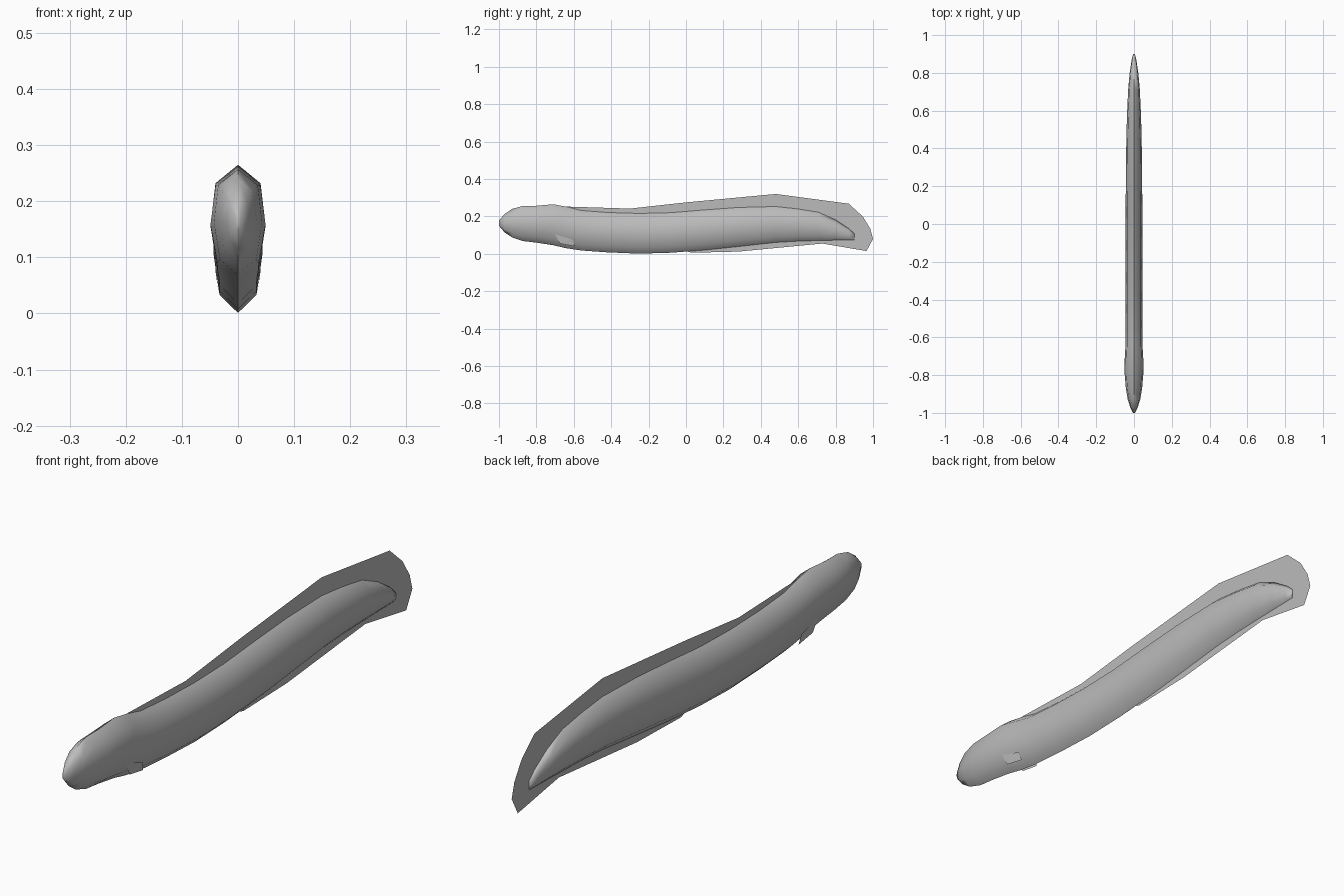
import bpy, bmesh, math

if "Cube" in bpy.data.objects:
    bpy.data.objects.remove(bpy.data.objects["Cube"])

grey = bpy.data.materials.new("eel_grey")
grey.diffuse_color = (0.5, 0.5, 0.5, 1)
grey.use_nodes = True
grey.node_tree.nodes["Principled BSDF"].inputs["Base Color"].default_value = grey.diffuse_color


def make_object(name, bm):
    mesh = bpy.data.meshes.new(name)
    bm.to_mesh(mesh)
    bm.free()
    mesh.materials.append(grey)
    ob = bpy.data.objects.new(name, mesh)
    bpy.context.collection.objects.link(ob)
    return ob


def flat_fin(name, points):
    bm = bmesh.new()
    bm.faces.new([bm.verts.new(p) for p in points])
    bmesh.ops.triangulate(bm, faces=bm.faces[:])
    return make_object(name, bm)


# Body stations: y, bottom z, top z, half width
stations = [
    (-1.0, .150, .178, .005), (-.97, .115, .212, .020), (-.93, .088, .240, .033),
    (-.87, .068, .257, .043), (-.80, .060, .257, .049), (-.71, .046, .265, .049),
    (-.64, .030, .252, .045), (-.56, .018, .232, .044), (-.42, .008, .221, .044),
    (-.25, .001, .216, .044), (-.08, .006, .220, .044), (.10, .020, .235, .044),
    (.28, .039, .248, .043), (.48, .061, .253, .040), (.60, .068, .240, .036),
    (.71, .071, .222, .031), (.80, .073, .182, .023), (.87, .074, .136, .012),
    (.90, .075, .108, .005)]
# Eight-sided cross-section: width factor, height factor
section = [(0, 0), (.75, .15), (1, .5), (.82, .85), (0, 1),
           (-.82, .85), (-1, .5), (-.75, .15)]

bm = bmesh.new()
rings = [[bm.verts.new((w * sx, y, lo + (hi - lo) * sz)) for sx, sz in section]
         for y, lo, hi, w in stations]
for a, b in zip(rings, rings[1:]):
    for i in range(8):
        j = (i + 1) % 8
        bm.faces.new((a[i], a[j], b[j], b[i]))
bm.faces.new(rings[0])
bm.faces.new(rings[-1])
bmesh.ops.recalc_face_normals(bm, faces=bm.faces[:])
body = make_object("body", bm)
bpy.context.view_layer.objects.active = body
body.select_set(True)
bpy.ops.object.shade_smooth_by_angle(angle=math.radians(75))

# Continuous back, tail and belly fin, rooted inside the body
outline = [(-.72, .255), (-.30, .242), (0, .275), (.48, .320), (.87, .268),
           (.945, .200), (.985, .135), (1.0, .08), (.965, .015), (.73, .055),
           (.28, .012), (.03, .006), (-.02, .022),
           (.28, .08), (.73, .12), (.80, .14), (.48, .22), (0, .19),
           (-.30, .185), (-.60, .2)]
flat_fin("median_fin", [(0, y, z) for y, z in outline])

# Small side fins
for name, s in (("right_side_fin", 1), ("left_side_fin", -1)):
    pts = [(.041, -.70, .105), (.040, -.605, .075), (.035, -.595, .040), (.037, -.675, .055)]
    flat_fin(name, [(s * x, y, z) for x, y, z in pts][::s])
